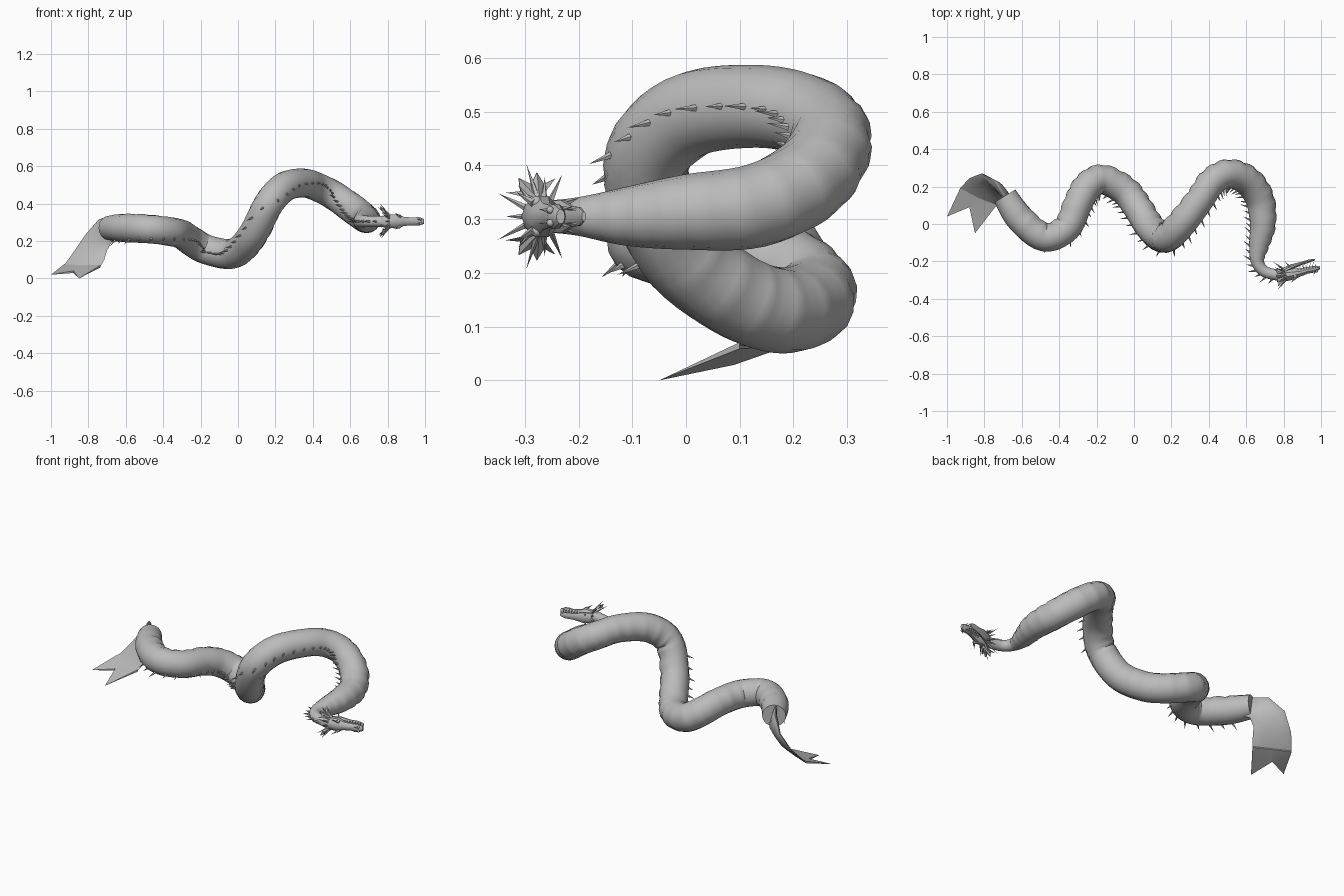
import bpy, bmesh, math
from mathutils import Vector as V

cube = bpy.data.objects.get("Cube")
if cube:
    bpy.data.objects.remove(cube)

grey = bpy.data.materials.new("stone grey")
grey.use_nodes = True
tone = (.5, .5, .5, 1)
grey.diffuse_color = tone
grey.node_tree.nodes["Principled BSDF"].inputs["Base Color"].default_value = tone
UP = V((0, 0, 1))


def finish(bm, name, angle=40):
    bmesh.ops.recalc_face_normals(bm, faces=bm.faces)
    mesh = bpy.data.meshes.new(name)
    bm.to_mesh(mesh)
    bm.free()
    ob = bpy.data.objects.new(name, mesh)
    bpy.context.collection.objects.link(ob)
    mesh.materials.append(grey)
    bpy.ops.object.select_all(action='DESELECT')
    ob.select_set(True)
    bpy.context.view_layer.objects.active = ob
    bpy.ops.object.shade_smooth_by_angle(angle=math.radians(angle))
    return ob


def loft(bm, rings):
    rows = [[bm.verts.new(p) for p in ring] for ring in rings]
    n = len(rows[0])
    for a, b in zip(rows, rows[1:]):
        for i in range(n):
            j = (i + 1) % n
            bm.faces.new((a[i], a[j], b[j], b[i]))
    bm.faces.new(rows[0])
    bm.faces.new(rows[-1][::-1])


def spike(bm, base, tip, radius, sides=5):
    axis = (tip - base).normalized()
    u = axis.orthogonal().normalized()
    w = axis.cross(u)
    foot = []
    for i in range(sides):
        a = math.tau * i / sides
        foot.append(bm.verts.new(base + radius * (u * math.cos(a) + w * math.sin(a))))
    top = bm.verts.new(tip)
    for i in range(sides):
        bm.faces.new((foot[i], foot[(i + 1) % sides], top))
    bm.faces.new(foot[::-1])


def smooth_path(keys, steps):
    # Catmull-Rom interpolation through position and radius
    out = []
    for i in range(len(keys) - 1):
        p0, p1 = keys[max(i - 1, 0)], keys[i]
        p2, p3 = keys[i + 1], keys[min(i + 2, len(keys) - 1)]
        for s in range(steps):
            t = s / steps
            out.append([b + .5 * t * (c - a + t * (2*a - 5*b + 4*c - d + t * (3*(b - c) + d - a)))
                        for a, b, c, d in zip(p0, p1, p2, p3)])
    return out + [list(keys[-1])]


# Body centreline from tail to neck: x, y, z, radius
keys = [(-.69, .15, .27, .065), (-.61, .03, .27, .077), (-.48, -.07, .265, .077),
        (-.36, -.02, .25, .077), (-.3, .11, .235, .078), (-.25, .2, .2, .08),
        (-.17, .24, .155, .08), (-.05, .18, .13, .08), (.02, .09, .16, .08),
        (.09, -.02, .25, .08), (.165, -.075, .4, .08), (.25, 0, .49, .08),
        (.35, .13, .51, .077), (.42, .23, .49, .077), (.51, .27, .445, .078),
        (.61, .23, .375, .08), (.675, .13, .325, .078), (.69, 0, .313, .07),
        (.67, -.11, .305, .055), (.66, -.2, .305, .036), (.7, -.255, .305, .03),
        (.78, -.275, .305, .03)]
path = smooth_path(keys, 6)
SIDES = 16
rings, back = [], []
for k, (x, y, z, r) in enumerate(path):
    c = V((x, y, z))
    a, b = path[max(k - 1, 0)], path[min(k + 1, len(path) - 1)]
    t = (V(b[:3]) - V(a[:3])).normalized()
    side = t.cross(UP).normalized()
    up = side.cross(t)
    # The back rolls downwards toward the tail
    roll = -max(0, min(1, -x - .1)) * 2
    d = side * math.cos(roll) + up * math.sin(roll)
    w = t.cross(d)
    ring = []
    for i in range(SIDES):
        ang = math.tau * i / SIDES
        # Stepped belly plates opposite the back
        belly = max(0, -math.cos(ang) - .3) * (.12 if k % 3 == 0 and 3 < k < 116 else 0)
        ring.append(c + r * (1 - belly) * (d * math.cos(ang) + w * math.sin(ang)))
    rings.append(ring)
    back.append((c, t, d, r))
bm = bmesh.new()
loft(bm, rings)
finish(bm, "body", 50)

# Row of swept spines along the back
bm = bmesh.new()
for k in range(5, len(back) - 2, 2):
    c, t, d, r = back[k]
    size = .036 if k % 4 == 1 else .026
    spike(bm, c + d * r * .95, c + d * (r + size) - t * size * .6, .007)
finish(bm, "back_spines", 30)

# Tail fin: rows of left edge, right edge and half thickness
rows = [((-.69, .13, .335), (-.65, .13, .205), .06),
        ((-.745, .22, .315), (-.675, .15, .195), .03),
        ((-.815, .27, .235), (-.7, .15, .15), .014),
        ((-.88, .245, .14), (-.715, .125, .1), .009),
        ((-.93, .19, .07), (-.735, .1, .065), .006)]
bm = bmesh.new()
rings = []
for left, right, h in rows:
    left, right = V(left), V(right)
    mid, half = (left + right) / 2, (left - right) / 2
    n = half.cross(V((-.5, -.3, -.8))).normalized()
    rings.append([mid + half * math.cos(a) + n * h * math.sin(a)
                  for a in (math.tau * i / 12 for i in range(12))])
loft(bm, rings)
finish(bm, "tail_fin", 45)

# Forked lobes at the end of the tail
bm = bmesh.new()
left, right = V(rows[-1][0]), V(rows[-1][1])
mid, notch = (left + right) / 2, V((-.88, .09, .035))
for edge, tip in ((left, V((-1, .04, .02))), (right, V((-.85, -.05, 0)))):
    outline = [edge, mid, notch, tip]
    lift = V((0, 0, .006))
    top = [bm.verts.new(p + lift) for p in outline[:3]]
    low = [bm.verts.new(p - lift) for p in outline[:3]]
    end = bm.verts.new(tip)
    for loop in (top, low):
        bm.faces.new(loop)
        bm.faces.new((loop[0], end, loop[2]))
    for i in range(2):
        bm.faces.new((top[i], top[i + 1], low[i + 1], low[i]))
    bm.faces.new((top[2], end, low[2]))
    bm.faces.new((top[0], low[0], end))
finish(bm, "tail_lobes", 30)

# Head frame: forward, crown and sideways
F = V((.22, .04, 0)).normalized()
D = F.cross(UP)
HEAD = V((.78, -.275, .305))


def at(f, d, s):
    return HEAD + F * f + D * d + UP * s


def jaw(name, stations):
    bm = bmesh.new()
    loft(bm, [[at(f, d + h * math.cos(a), w * math.sin(a))
               for a in (math.tau * i / 10 for i in range(10))] for f, d, h, w in stations])
    finish(bm, name, 35)


# Stations: forward, crown offset, half height, half width
jaw("skull", [(-.02, 0, .028, .028), (.03, .002, .035, .037), (.075, .004, .03, .04),
              (.105, .004, .022, .026), (.15, 0, .017, .022), (.19, 0, .018, .024),
              (.218, -.003, .008, .014)])
jaw("lower_jaw", [(.02, -.018, .018, .03), (.07, -.034, .014, .032), (.12, -.042, .009, .02),
                  (.17, -.048, .008, .018), (.2, -.05, .004, .009)])

# Teeth on both jaws
bm = bmesh.new()
for s in (-1, 1):
    for i in range(7):
        f = .1 + .016 * i
        spike(bm, at(f, -.011, s * .016), at(f, -.03, s * .017), .004, 4)
        spike(bm, at(f - .006, -.037, s * .013), at(f - .006, -.022, s * .015), .003, 4)
finish(bm, "teeth", 30)

# Eyes under the brows, and nostril bumps
for s, word in ((1, "left"), (-1, "right")):
    for name, f, d, side, r in (("eye", .08, .018, .027, .011), ("nostril", .198, .013, .012, .007)):
        bm = bmesh.new()
        bmesh.ops.create_uvsphere(bm, u_segments=10, v_segments=6, radius=r)
        bmesh.ops.translate(bm, verts=bm.verts, vec=at(f, d, s * side))
        finish(bm, word + "_" + name)

# Ring of horns round the back of the skull, with brow and chin spikes
bm = bmesh.new()
for i in range(14):
    a = math.tau * i / 14
    reach = .1 if i % 2 else .075
    c, s = math.cos(a), math.sin(a)
    spike(bm, at(.03, .025 * c, .03 * s), at(-.005 - .02 * (i % 2), reach * .8 * c, reach * s), .007)
for s in (-1, 1):
    spike(bm, at(.085, .024, s * .025), at(.05, .05, s * .045), .008)
    spike(bm, at(.06, -.035, s * .02), at(.04, -.07, s * .035), .006)
    spike(bm, at(.19, .012, s * .01), at(.175, .032, s * .014), .005)
finish(bm, "head_horns", 30)

# Webbed ear fans on both sides
for s, word in ((1, "left"), (-1, "right")):
    bm = bmesh.new()
    root = at(.04, .005, s * .03)
    rim = []
    for i in range(7):
        a = math.radians(-35 + 17 * i)
        reach = .062 if i % 2 == 0 else .042
        rim.append(at(-.01 - .01 * (i % 2 == 0), reach * math.sin(a), s * (.02 + reach * math.cos(a))))
    for shift in (-.002, .002):
        hub = bm.verts.new(root + F * shift)
        edge = [bm.verts.new(p + F * shift) for p in rim]
        for a, b in zip(edge, edge[1:]):
            bm.faces.new((hub, a, b))
    finish(bm, word + "_ear_fan", 20)
